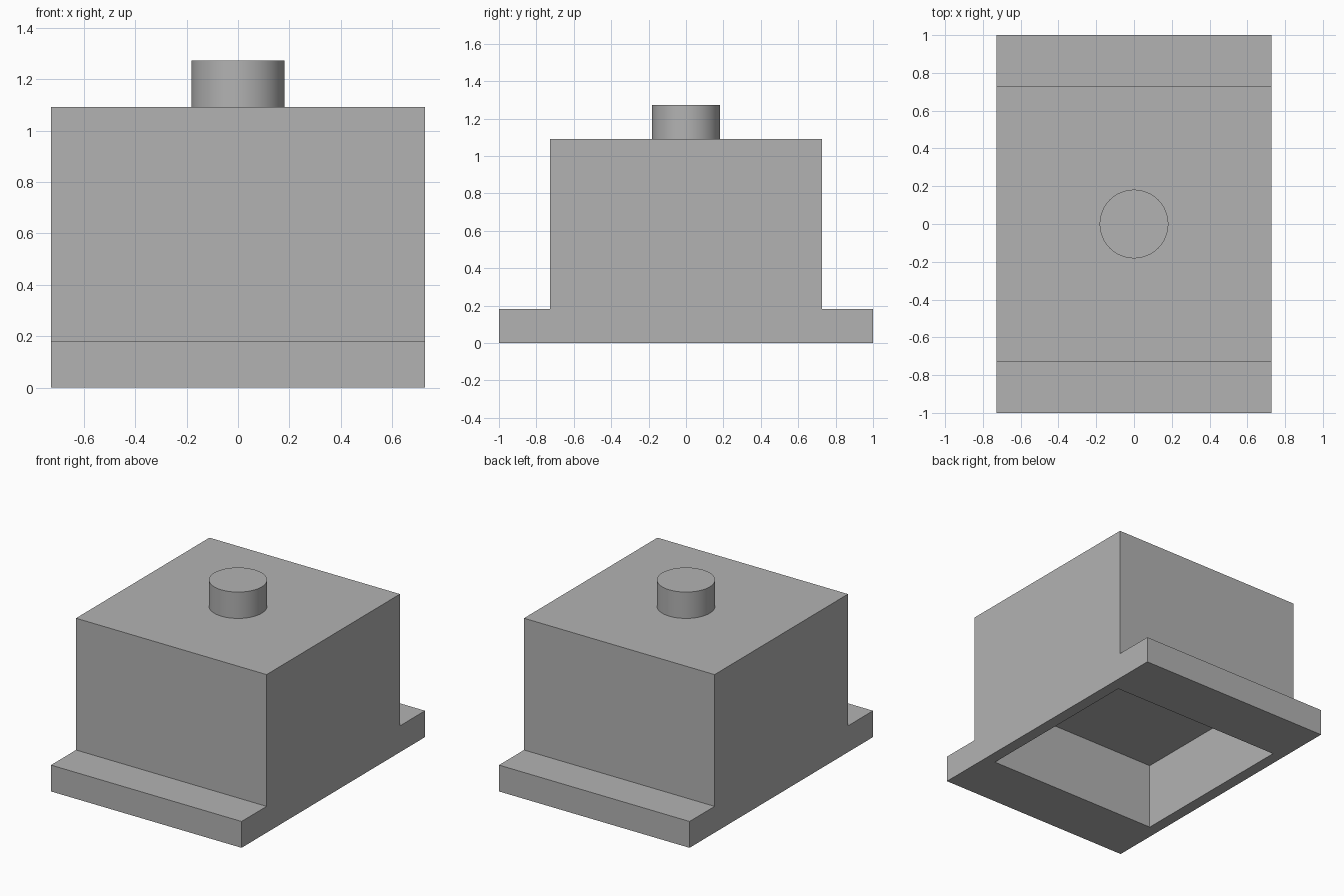
import bpy
import bmesh
import math

cube = bpy.data.objects.get("Cube")
if cube:
    bpy.data.objects.remove(cube, do_unlink=True)

U = 2 / 11            # base module: the flange thickness
HALF_WIDTH = 4 * U
HALF_LENGTH = 5.5 * U
TOP = 6 * U
POCKET = 1.23
POCKET_DEPTH = 2.5 * U

grey = bpy.data.materials.new("plain_grey")
grey.use_nodes = True
grey.diffuse_color = (0.45, 0.45, 0.45, 1)
grey.node_tree.nodes["Principled BSDF"].inputs["Base Color"].default_value = grey.diffuse_color


def add_object(name, bm):
    bmesh.ops.recalc_face_normals(bm, faces=bm.faces[:])
    mesh = bpy.data.meshes.new(name)
    bm.to_mesh(mesh)
    bm.free()
    mesh.materials.append(grey)
    obj = bpy.data.objects.new(name, mesh)
    bpy.context.collection.objects.link(obj)
    return obj


# Housing: stepped side profile extruded across the width
half = [(HALF_LENGTH, 0), (HALF_LENGTH, U), (HALF_WIDTH, U), (HALF_WIDTH, TOP)]
profile = half + [(-y, z) for y, z in reversed(half)]
bm = bmesh.new()
face = bm.faces.new([bm.verts.new((-HALF_WIDTH, y, z)) for y, z in profile])
extruded = bmesh.ops.extrude_face_region(bm, geom=[face])["geom"]
bmesh.ops.translate(bm, vec=(2 * HALF_WIDTH, 0, 0),
                    verts=[v for v in extruded if isinstance(v, bmesh.types.BMVert)])
bmesh.ops.recalc_face_normals(bm, faces=bm.faces[:])

# Square pocket sunk into the underside
bottom = min(bm.faces, key=lambda f: f.calc_center_median().z)
bmesh.ops.inset_region(bm, faces=[bottom], thickness=HALF_WIDTH - POCKET / 2)
for v in bottom.verts:
    v.co.y = math.copysign(POCKET / 2, v.co.y)
ceiling = bmesh.ops.extrude_discrete_faces(bm, faces=[bottom])["faces"][0]
bmesh.ops.translate(bm, vec=(0, 0, POCKET_DEPTH), verts=ceiling.verts[:])
add_object("housing", bm)

# Round stud on top
bm = bmesh.new()
bmesh.ops.create_cone(bm, cap_ends=True, segments=64, radius1=U, radius2=U, depth=U)
bmesh.ops.translate(bm, vec=(0, 0, TOP + U / 2), verts=bm.verts[:])
stud = add_object("top_stud", bm)
bpy.ops.object.select_all(action="DESELECT")
stud.select_set(True)
bpy.context.view_layer.objects.active = stud
bpy.ops.object.shade_smooth_by_angle(angle=math.radians(30))
